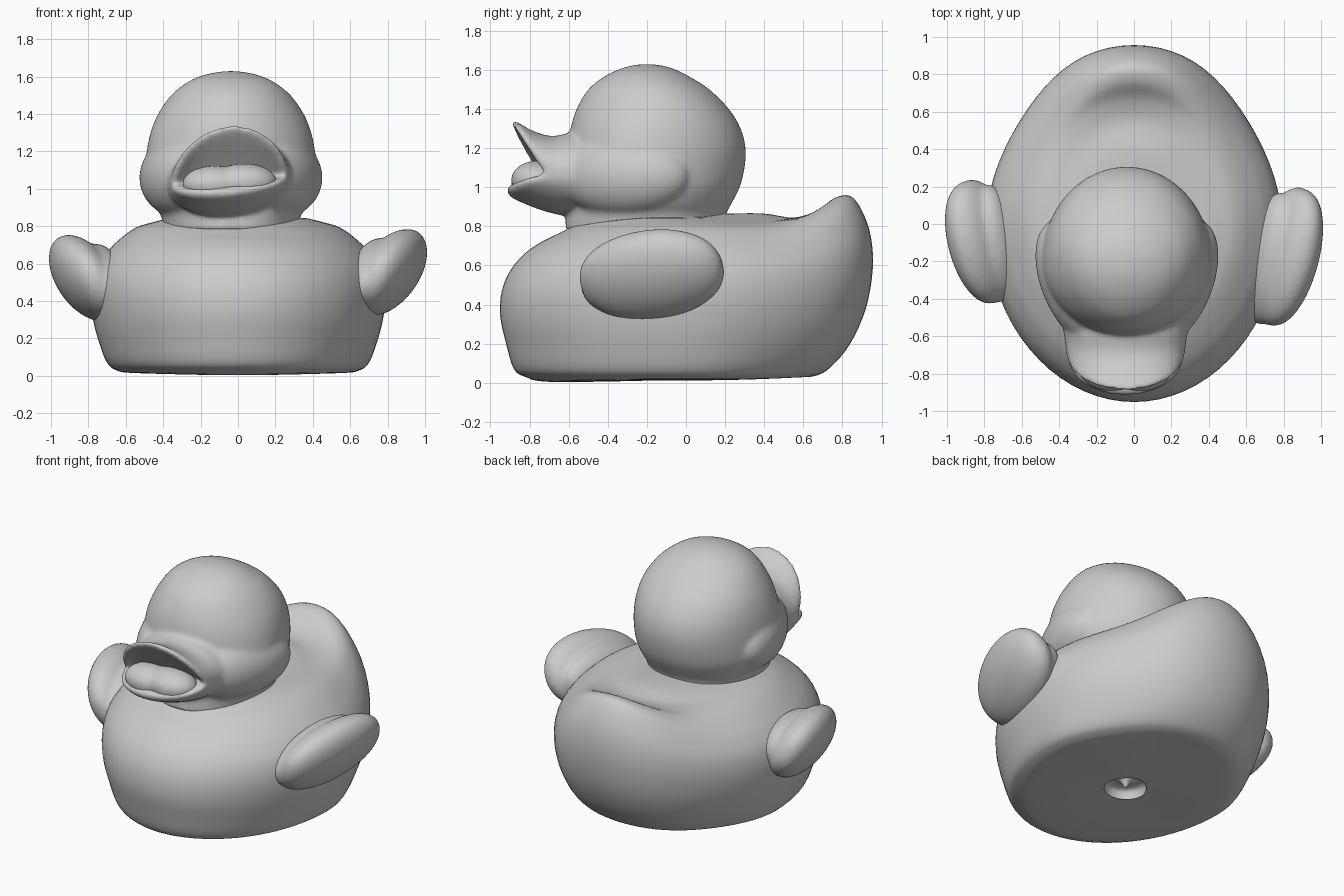
import bpy, bmesh
from math import sin, cos, pi, radians
from mathutils import Vector, Euler

if "Cube" in bpy.data.objects:
    bpy.data.objects.remove(bpy.data.objects["Cube"])


def smooth_rows(rows, n=4):
    """Catmull-Rom interpolation between parameter rows."""
    out = []
    for i in range(len(rows) - 1):
        a, b, c, d = (rows[max(i - 1, 0)], rows[i], rows[i + 1], rows[min(i + 2, len(rows) - 1)])
        for k in range(n):
            t = k / n
            out.append([q + 0.5 * t * (r - p + t * (2 * p - 5 * q + 4 * r - s + t * (3 * (q - r) + s - p)))
                        for p, q, r, s in zip(a, b, c, d)])
    return out + [list(rows[-1])]


def make(name, pieces, voxel=0, iterations=0):
    """Skin every piece (a list of closed rings); optionally fuse them together."""
    bm = bmesh.new()
    for rings in pieces:
        vs = [[bm.verts.new(p) for p in ring] for ring in rings]
        n = len(vs[0])
        for a, b in zip(vs, vs[1:]):
            for i in range(n):
                j = (i + 1) % n
                bm.faces.new((a[i], a[j], b[j], b[i]))
        bm.faces.new(vs[0][::-1])
        bm.faces.new(vs[-1])
    bmesh.ops.recalc_face_normals(bm, faces=bm.faces)
    for f in bm.faces:
        f.smooth = True
    me = bpy.data.meshes.new(name)
    bm.to_mesh(me)
    bm.free()
    ob = bpy.data.objects.new(name, me)
    bpy.context.collection.objects.link(ob)
    if voxel:
        m = ob.modifiers.new("fuse", 'REMESH')
        m.mode = 'VOXEL'
        m.voxel_size = voxel
        m.use_smooth_shade = True
        s = ob.modifiers.new("soften", 'SMOOTH')
        s.factor = 0.5
        s.iterations = iterations
    return ob


def ovals(rows, cx=0, taper=0, n=72):
    """Rows: half width, y centre, y front, y back, z side, z front, z back."""
    rings = []
    for hw, yc, yf, yb, zs, zf, zb in smooth_rows(rows):
        ring = []
        for i in range(n):
            s, c = sin(2 * pi * i / n), cos(2 * pi * i / n)
            ye, ze, p = (yb, zb, 4) if c >= 0 else (yf, zf, 2)
            w = hw * (1 - taper * (2 * s * c) ** 2) if c > 0 else hw
            ring.append((cx + w * s, yc + (ye - yc) * abs(c), zs + (ze - zs) * abs(c) ** p))
        rings.append(ring)
    return rings


def blob(centre, radii, tilt=(0, 0, 0), side=1, p=1.0, n=40):
    """Tilted ellipsoid, mirrored in x when side is -1."""
    rot = Euler([radians(a) for a in tilt]).to_matrix()
    rings = []
    for k in range(n // 2 + 1):
        a = 0.02 + (pi - 0.04) * k / (n // 2)
        ring = []
        for i in range(n):
            b = 2 * pi * i / n
            q = Vector((radii[0] * sin(a) ** p * cos(b), -radii[1] * cos(a),
                        radii[2] * sin(a) ** p * sin(b)))
            q = rot @ q + Vector(centre)
            ring.append((q.x * side, q.y, q.z))
        rings.append(ring)
    return rings


def open_bill(rows, cx=-0.045, zc=1.045, n=72):
    """Rows: half width, height up, depth down, y at corner, top and bottom."""
    rings = []
    for hw, up, down, yc, yu, yd in smooth_rows(rows):
        ring = []
        for i in range(n):
            s, c = sin(2 * pi * i / n), cos(2 * pi * i / n)
            h, ye = (up, yu) if s >= 0 else (down, yd)
            x = hw * c
            ring.append((cx + x, yc + (ye - yc) * abs(s) ** 0.85, zc + h * s + 0.08 * x))
        rings.append(ring)
    return rings


# Body: dimpled flat base, round flanks, raised tail and shoulders
make("body", [ovals([
    (.005, -.08, -.085, -.075, .02, .02, .02),
    (.05, -.08, -.13, -.03, .075, .075, .075),
    (.12, -.08, -.20, .04, .07, .07, .07),
    (.14, -.08, -.22, .06, .02, .02, .025),
    (.17, -.08, -.25, .09, .012, .01, .02),
    (.55, -.03, -.70, .55, .015, .005, .03),
    (.65, 0, -.82, .66, .03, .03, .035),
    (.70, 0, -.88, .74, .07, .07, .08),
    (.74, 0, -.92, .84, .17, .20, .20),
    (.775, 0, -.95, .92, .30, .34, .38),
    (.79, 0, -.942, .955, .44, .47, .58),
    (.77, 0, -.895, .945, .56, .58, .75),
    (.71, 0, -.82, .90, .655, .665, .88),
    (.65, 0, -.74, .84, .715, .72, .955),
    (.59, 0, -.67, .76, .765, .755, .945),
    (.53, 0, -.63, .67, .80, .775, .88),
    (.46, -.03, -.60, .55, .82, .79, .845),
    (.40, -.08, -.58, .40, .835, .80, .865),
    (.33, -.14, -.50, .22, .845, .81, .865),
    (.02, -.19, -.21, -.17, .85, .85, .85)], taper=.06)])

# Head: skull with cheeks and an open, flared bill fused on
skull = [(.36, -.17, -.62, .20, .78), (.375, -.18, -.61, .205, .86), (.42, -.20, -.60, .235, .92),
         (.455, -.22, -.60, .275, 1.0), (.46, -.22, -.60, .30, 1.1), (.45, -.20, -.60, .305, 1.2),
         (.43, -.18, -.59, .28, 1.3), (.39, -.16, -.56, .22, 1.4), (.32, -.17, -.50, .12, 1.5),
         (.24, -.20, -.42, .02, 1.565), (.165, -.20, -.345, -.055, 1.602),
         (.08, -.20, -.275, -.125, 1.623), (.01, -.20, -.21, -.19, 1.63)]
head = [ovals([r[:4] + (r[4],) * 3 for r in skull], cx=-.038)]
head += [blob((-.038 + s * .268, -.315, 1.06), (.19, .36, .215), (0, 0, -s * 22)) for s in (-1, 1)]
bill = open_bill([
    (.33, .25, .18, -.42, -.45, -.45),
    (.335, .23, .19, -.54, -.60, -.60),
    (.325, .215, .17, -.62, -.69, -.71),
    (.318, .245, .13, -.67, -.79, -.82),
    (.308, .29, .09, -.71, -.87, -.90),
    (.28, .265, .045, -.715, -.883, -.91),
    (.25, .13, .02, -.68, -.78, -.81),
    (.12, .04, .01, -.67, -.71, -.72)])
make("head_and_bill", head + [bill], voxel=.0115, iterations=20)

# Tongue: two soft lobes filling the lower bill
make("tongue", [blob((-.045 + s * .08, -.765, 1.03 + s * .006), (.175, .13, .1)) for s in (-1, 1)],
     voxel=.012, iterations=15)

# Wings: raised outer lobe over an inner pad, slightly different on each side
for name, s, y, length, dx, dz in (("wing_right", 1, -.175, .38, 0, 0),
                                   ("wing_left", -1, -.095, .338, .006, -.03)):
    make(name, [blob((.812 + dx, y, .553 + dz), (.145, length, .25), (10, 30, -11), s, .85),
                blob((.73, y - .01, .535 + dz), (.13, length * .95, .2), (10, 12, -8), s)],
         voxel=.013, iterations=15)
